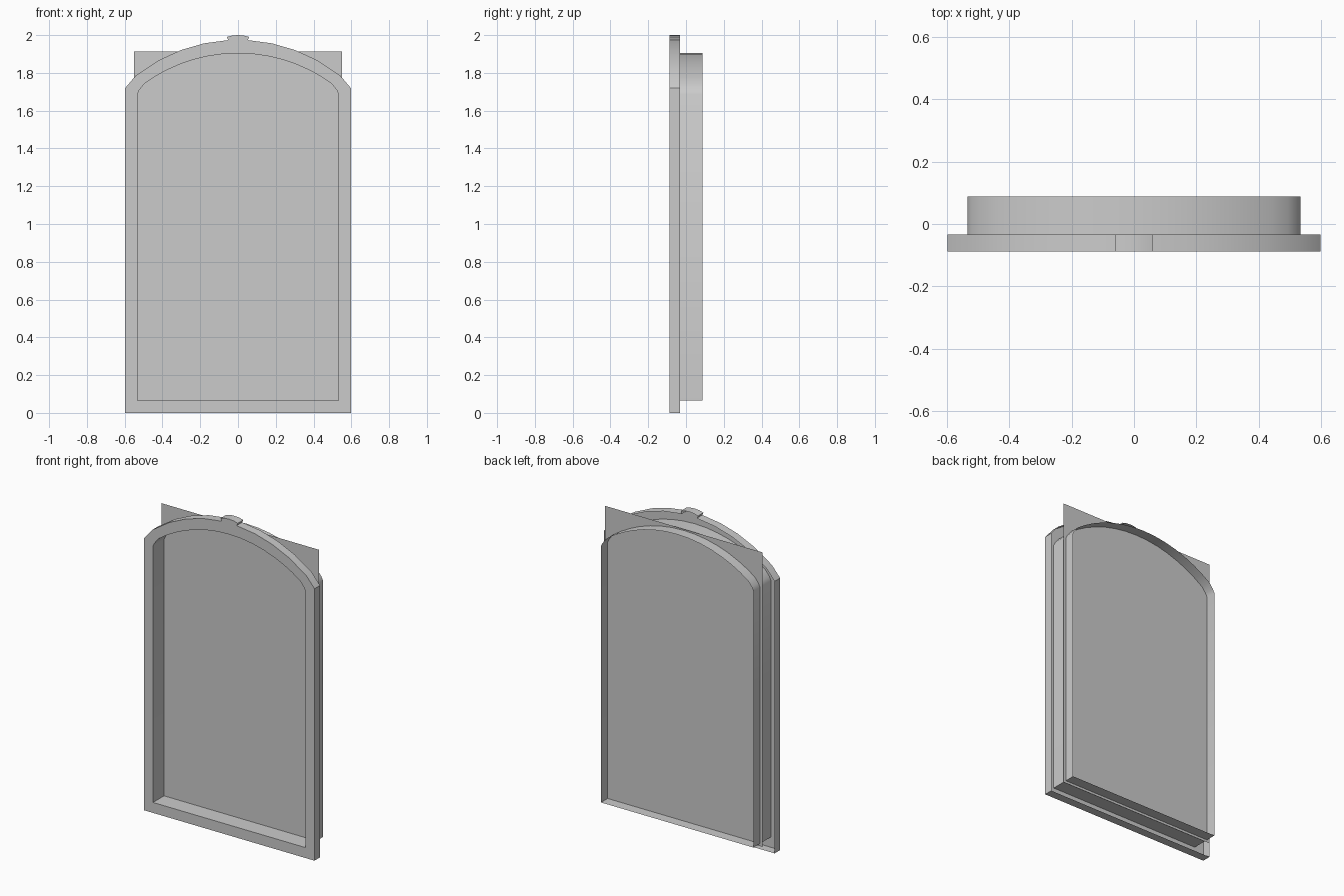
import bpy, bmesh, math

if "Cube" in bpy.data.objects:
    bpy.data.objects.remove(bpy.data.objects["Cube"])

Y_FRONT, Y_RIM, Y_PANE, Y_BACK = -0.088, -0.033, 0.022, 0.088


def arch(apex, radius, xs):
    """Points of a shallow circular arch at the given x positions."""
    return [(x, apex - radius + math.sqrt(radius * radius - x * x)) for x in xs]


def mirrored(right):
    """Closed outline from its right half, listed bottom to top."""
    return right + [(-x, z) for x, z in reversed(right) if x > 1e-6]


def loop(bm, pts, y):
    vs = [bm.verts.new((x, y, z)) for x, z in pts]
    es = [bm.edges.new((vs[i], vs[(i + 1) % len(vs)])) for i in range(len(vs))]
    return vs, es


def finish(bm, name, smooth=True):
    me = bpy.data.meshes.new(name)
    bm.to_mesh(me)
    bm.free()
    ob = bpy.data.objects.new(name, me)
    bpy.context.collection.objects.link(ob)
    if smooth:
        bpy.ops.object.select_all(action='DESELECT')
        ob.select_set(True)
        bpy.context.view_layer.objects.active = ob
        bpy.ops.object.shade_smooth_by_angle(angle=math.radians(30))
    return ob


def band(name, pts, y0, y1):
    """Open sheet following an outline from y0 to y1."""
    bm = bmesh.new()
    a, _ = loop(bm, pts, y0)
    b, _ = loop(bm, pts, y1)
    n = len(pts)
    for i in range(n):
        j = (i + 1) % n
        bm.faces.new((a[i], a[j], b[j], b[i]))
    return finish(bm, name)


# Outlines: outer one carries the keystone, inner one is the opening
outer = mirrored([(0.597, 0), (0.597, 1.72)]
                 + arch(1.975, 0.87, [0.54, 0.42, 0.30, 0.18, 0.052])
                 + [(0.06, 1.99), (0.03, 1.998), (0, 2.0)])
inner = mirrored([(0.533, 0.066), (0.533, 1.687), (0.522, 1.71)]
                 + arch(1.904, 0.845, [0.495, 0.44, 0.38, 0.31, 0.235, 0.16, 0.08, 0]))

# Front face of the frame
bm = bmesh.new()
edges = loop(bm, outer, Y_FRONT)[1] + loop(bm, inner, Y_FRONT)[1]
bmesh.ops.triangle_fill(bm, edges=edges, use_beauty=True, normal=(0, -1, 0))
finish(bm, "frame_face", smooth=False)

# Outer rim of the frame, open at the rear, and the deep inner lining
band("frame_rim", outer, Y_FRONT, Y_RIM)
band("inner_lining", inner, Y_FRONT, Y_BACK)

# Flat pane that pokes out behind the arch corners
bm = bmesh.new()
vs, _ = loop(bm, [(-0.55, 0.05), (0.55, 0.05), (0.55, 1.912), (-0.55, 1.912)], Y_PANE)
bm.faces.new(vs)
finish(bm, "pane", smooth=False)
